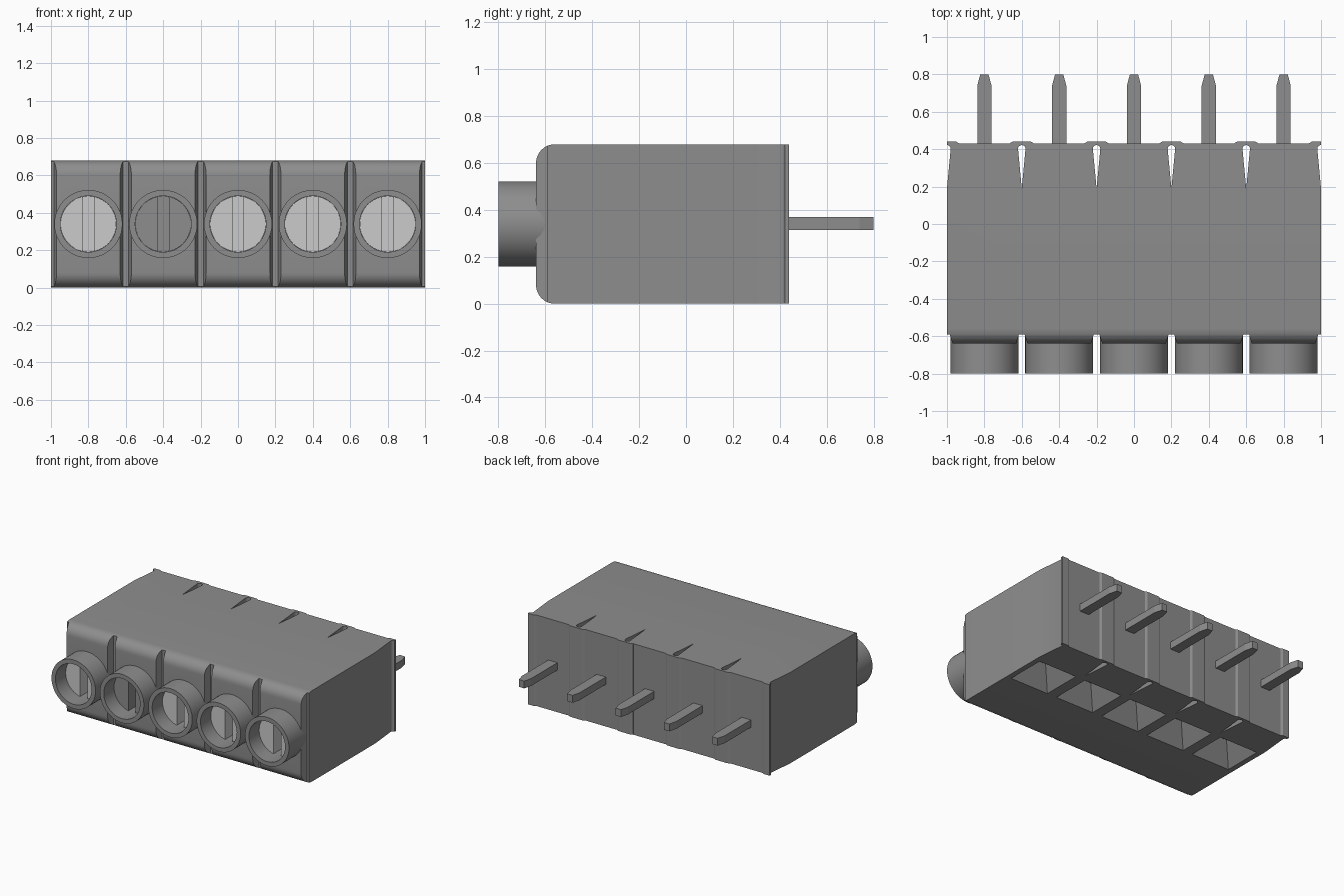
import bpy, bmesh, math
from mathutils import Vector

if "Cube" in bpy.data.objects:
    bpy.data.objects.remove(bpy.data.objects["Cube"], do_unlink=True)

PITCH, HEIGHT, AXIS_Z = 0.4, 0.68, 0.34
CELLS = [(i - 2) * PITCH for i in range(5)]
SEAMS = [(i - 2.5) * PITCH for i in range(6)]


def material(name, grey):
    m = bpy.data.materials.new(name)
    m.use_nodes = True
    m.diffuse_color = (grey, grey, grey, 1)
    m.node_tree.nodes["Principled BSDF"].inputs["Base Color"].default_value = (grey, grey, grey, 1)
    return m


GREY = material("mid grey", 0.27)
LIGHT = material("light grey", 0.60)


def prism(bm, points, direction):
    """Extrude a closed 3D outline along a vector."""
    face = bm.faces.new([bm.verts.new(p) for p in points])
    ext = bmesh.ops.extrude_face_region(bm, geom=[face], use_keep_orig=True)
    verts = [g for g in ext["geom"] if isinstance(g, bmesh.types.BMVert)]
    bmesh.ops.translate(bm, vec=Vector(direction), verts=verts)


def circle(x, r, y, n=48):
    return [(x + r * math.cos(2 * math.pi * i / n), y,
             AXIS_Z + r * math.sin(2 * math.pi * i / n)) for i in range(n)]


def make(name, bm, mat, smooth=False):
    bmesh.ops.recalc_face_normals(bm, faces=bm.faces)
    mesh = bpy.data.meshes.new(name)
    bm.to_mesh(mesh)
    bm.free()
    mesh.materials.append(mat)
    ob = bpy.data.objects.new(name, mesh)
    bpy.context.collection.objects.link(ob)
    if smooth:
        shade(ob)
    return ob


def shade(ob):
    bpy.ops.object.select_all(action="DESELECT")
    ob.select_set(True)
    bpy.context.view_layer.objects.active = ob
    bpy.ops.object.shade_smooth_by_angle(angle=math.radians(30))


def cut(ob, bm):
    """Subtract a temporary cutter and remove it again."""
    cutter = make("cutter", bm, ob.data.materials[0])
    cutter.hide_render = True
    mod = ob.modifiers.new("cut", "BOOLEAN")
    mod.operation, mod.solver, mod.object = "DIFFERENCE", "EXACT", cutter
    bpy.ops.object.select_all(action="DESELECT")
    ob.select_set(True)
    bpy.context.view_layer.objects.active = ob
    bpy.ops.object.modifier_apply(modifier=mod.name)
    bpy.data.objects.remove(cutter, do_unlink=True)


# Housing: side profile with rounded front edges, extruded across
R, FRONT, BACK = 0.08, -0.64, 0.43
arc = [i * math.pi / 16 for i in range(9)]
side = [(BACK, 0.0), (BACK, HEIGHT)]
side += [(FRONT + R - R * math.sin(a), HEIGHT - R + R * math.cos(a)) for a in arc]
side += [(FRONT + R - R * math.cos(a), R - R * math.sin(a)) for a in arc]
bm = bmesh.new()
prism(bm, [(-1, y, z) for y, z in side], (2, 0, 0))
housing = make("housing", bm, GREY)

# Front grooves, rear teardrop slots, screw wells and wire funnels
bm = bmesh.new()
groove = [(-0.054, -0.72), (-0.015, -0.59), (0.015, -0.59), (0.054, -0.72)]
slot = [(0, 0.19)] + [(0.02 * math.cos(a), 0.402 + 0.02 * math.sin(a))
                      for a in (k * math.pi / 8 for k in range(9))]
for x in SEAMS:
    for outline in (groove, slot):
        prism(bm, [(x + px, py, -0.1) for px, py in outline], (0, 0, HEIGHT + 0.2))
for x in CELLS:
    prism(bm, circle(x, 0.15, -0.7), (0, 0.22, 0))
    rings = []
    for hx, hy, z in ((0.165, 0.155, -0.01), (0.16, 0.15, 0.0), (0.06, 0.05, 0.15)):
        rings.append([bm.verts.new((x + sx * hx, sy * hy, z))
                      for sx, sy in ((-1, -1), (1, -1), (1, 1), (-1, 1))])
    bm.faces.new(rings[0])
    bm.faces.new(rings[-1])
    for lo, hi in zip(rings, rings[1:]):
        for i in range(4):
            j = (i + 1) % 4
            bm.faces.new((lo[i], lo[j], hi[j], hi[i]))
cut(housing, bm)
shade(housing)

# Rear ribs closing the slots, halved at both ends
for n, x in enumerate(SEAMS):
    rib = [(-0.065, 0.425), (-0.065, 0.431), (-0.05, 0.44),
           (0.05, 0.44), (0.065, 0.431), (0.065, 0.425)]
    pts = [(max(-1, min(1, x + px)), py) for px, py in rib]
    pts = list(dict.fromkeys(pts))
    bm = bmesh.new()
    prism(bm, [(px, py, 0) for px, py in pts], (0, 0, HEIGHT))
    make(f"rear_rib_{n + 1}", bm, GREY)

for n, x in enumerate(CELLS):
    # Screw collar: open tube
    bm = bmesh.new()
    loops = [[bm.verts.new(p) for p in circle(x, r, y)]
             for r, y in ((0.182, -0.595), (0.182, -0.8), (0.15, -0.8), (0.15, -0.595))]
    for a, b in zip(loops, loops[1:] + loops[:1]):
        for i in range(48):
            j = (i + 1) % 48
            bm.faces.new((a[i], a[j], b[j], b[i]))
    make(f"screw_collar_{n + 1}", bm, GREY, True)

    # Slotted screw head
    bm = bmesh.new()
    prism(bm, circle(x, 0.149, -0.68), (0, 0.19, 0))
    screw = make(f"screw_{n + 1}", bm, GREY if n == 1 else LIGHT)
    bm = bmesh.new()
    prism(bm, [(x + sx * 0.03, y, 0.1) for sx, y in
               ((-1, -0.75), (1, -0.75), (1, -0.58), (-1, -0.58))], (0, 0, 0.5))
    cut(screw, bm)
    shade(screw)

    # Rear pin with tapered tip
    bm = bmesh.new()
    pin = [(-0.038, 0.41), (-0.038, 0.74), (-0.022, 0.8),
           (0.022, 0.8), (0.038, 0.74), (0.038, 0.41)]
    prism(bm, [(x + px, py, 0.315) for px, py in pin], (0, 0, 0.055))
    make(f"pin_{n + 1}", bm, GREY)
